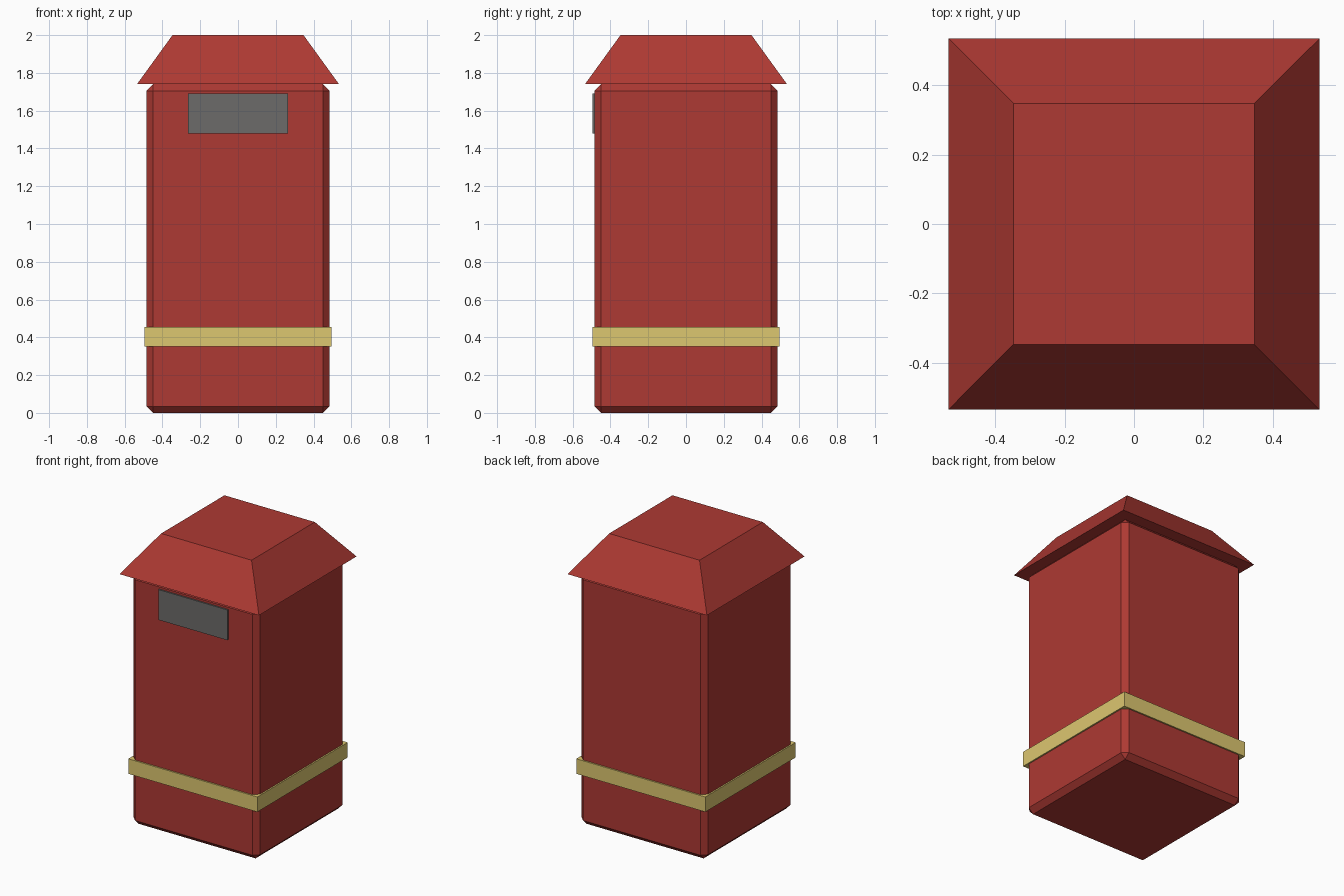
import bpy
import bmesh

default = bpy.data.objects.get("Cube")
if default:
    bpy.data.objects.remove(default, do_unlink=True)


def material(name, colour):
    mat = bpy.data.materials.new(name)
    mat.use_nodes = True
    mat.diffuse_color = (*colour, 1)
    mat.node_tree.nodes["Principled BSDF"].inputs["Base Color"].default_value = (*colour, 1)
    return mat


def block(name, size, centre, mat, top_scale=1, bevel=0):
    """Box with an optional tapered top and chamfered edges."""
    bm = bmesh.new()
    bmesh.ops.create_cube(bm, size=1)
    for v in bm.verts:
        taper = top_scale if v.co.z > 0 else 1
        v.co.x = v.co.x * size[0] * taper + centre[0]
        v.co.y = v.co.y * size[1] * taper + centre[1]
        v.co.z = v.co.z * size[2] + centre[2]
    if bevel:
        bmesh.ops.bevel(bm, geom=bm.edges[:], offset=bevel, segments=1,
                        affect='EDGES')
    mesh = bpy.data.meshes.new(name)
    bm.to_mesh(mesh)
    bm.free()
    mesh.materials.append(mat)
    obj = bpy.data.objects.new(name, mesh)
    bpy.context.collection.objects.link(obj)
    return obj


red = material("red paint", (0.42, 0.041, 0.033))
gold = material("pale gold", (0.72, 0.57, 0.16))
grey = material("dark grey", (0.15, 0.147, 0.142))

# Chamfered main body
block("body", (0.97, 0.97, 1.74), (0, 0, 0.87), red, bevel=0.035)

# Overhanging roof, tapering to a flat top
block("roof", (1.07, 1.07, 0.26), (0, 0, 1.87), red, top_scale=0.648)

# Square band around the lower body
block("band", (0.99, 0.99, 0.104), (0, 0, 0.403), gold)

# Slot plate on the front, just proud of the body
block("front_slot", (0.53, 0.02, 0.21), (0, -0.485, 1.585), grey)
